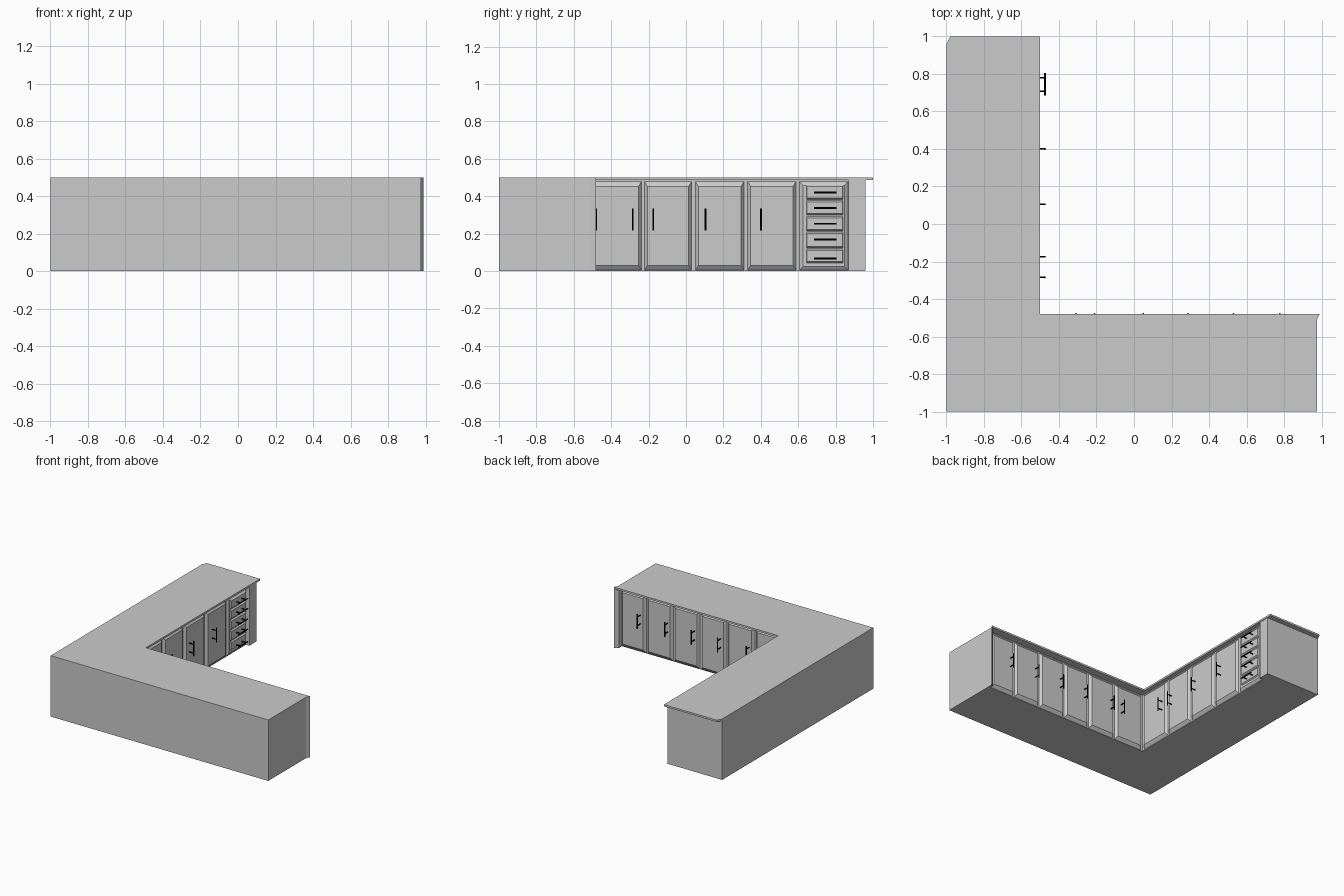
import bpy, bmesh
from mathutils import Vector

if "Cube" in bpy.data.objects:
    bpy.data.objects.remove(bpy.data.objects["Cube"])


def material(name, rgb):
    m = bpy.data.materials.new(name)
    m.diffuse_color = (*rgb, 1)
    m.use_nodes = True
    m.node_tree.nodes["Principled BSDF"].inputs["Base Color"].default_value = m.diffuse_color
    return m


GREY = material("cabinet_grey", (0.6, 0.6, 0.6))
BLACK = material("handle_black", (0.0, 0.0, 0.0))


def finish(bm, name, mat):
    bmesh.ops.recalc_face_normals(bm, faces=bm.faces)
    me = bpy.data.meshes.new(name)
    bm.to_mesh(me)
    bm.free()
    me.materials.append(mat)
    ob = bpy.data.objects.new(name, me)
    bpy.context.collection.objects.link(ob)
    return ob


def prism(name, outline, z0, z1):
    bm = bmesh.new()
    face = bm.faces.new([bm.verts.new((x, y, z0)) for x, y in outline])
    top = bmesh.ops.extrude_face_region(bm, geom=[face])["geom"]
    verts = [v for v in top if isinstance(v, bmesh.types.BMVert)]
    bmesh.ops.translate(bm, vec=(0, 0, z1 - z0), verts=verts)
    return finish(bm, name, GREY)


# u runs along the cabinet front, w points out of it
def left_run(u, w, z):
    return Vector((-0.535 + w, u, z))


def front_run(u, w, z):
    return Vector((u, -0.54 + w, z))


def panel(name, run, u0, u1, z0, z1, w0, w1, bu, bz):
    """Raised panel with sloped edges."""
    bm = bmesh.new()
    rings = []
    for w, du, dz in ((w0, 0, 0), (w1, bu, bz)):
        pts = [(u0 + du, z0 + dz), (u1 - du, z0 + dz),
               (u1 - du, z1 - dz), (u0 + du, z1 - dz)]
        rings.append([bm.verts.new(run(u, w, z)) for u, z in pts])
    a, b = rings
    bm.faces.new(a)
    bm.faces.new(b)
    for i in range(4):
        j = (i + 1) % 4
        bm.faces.new((a[i], a[j], b[j], b[i]))
    return finish(bm, name, GREY)


def rod(bm, p, q, r):
    d = q - p
    mat = d.to_track_quat('Z', 'Y').to_matrix().to_4x4()
    mat.translation = (p + q) / 2
    bmesh.ops.create_cone(bm, cap_ends=True, segments=8, radius1=r,
                          radius2=r, depth=d.length, matrix=mat)


def handle(name, run, u, z, upright=True):
    """Bar pull on two posts."""
    bm = bmesh.new()

    def at(t, w):
        return run(u, w, z + t) if upright else run(u + t, w, z)

    rod(bm, at(-0.06, 0.06), at(0.06, 0.06), 0.005)
    for t in (-0.036, 0.036):
        rod(bm, at(t, 0.015), at(t, 0.06), 0.004)
    return finish(bm, name, BLACK)


# cabinet body and worktop
prism("cabinet_body", [(-1, -1), (0.975, -1), (0.975, -0.54), (-0.535, -0.54),
                       (-0.535, 0.96), (-1, 0.96)], 0, 0.485)
prism("worktop", [(-1, -1), (0.975, -1), (0.975, -0.51), (0.99, -0.48),
                  (-0.5, -0.48), (-0.5, 1), (-0.98, 1), (-1, 0.96)], 0.485, 0.5)

# end posts
prism("flared_end_post", [(0.96, -0.54), (0.975, -0.54), (0.975, -0.51),
                          (0.99, -0.48), (0.96, -0.505)], 0, 0.485)
prism("left_end_post", [(-0.535, 0.87), (-0.505, 0.87), (-0.505, 0.96),
                        (-0.535, 0.96)], 0, 0.485)

# doors and upright handles: (start, end, handle position)
left_doors = [(-0.515, -0.238, -0.285), (-0.222, 0.03, -0.175),
              (0.05, 0.31, 0.105), (0.33, 0.588, 0.4)]
front_doors = [(-0.515, -0.264, -0.31), (-0.248, -0.008, -0.21),
               (0.008, 0.235, 0.05), (0.25, 0.478, 0.287),
               (0.493, 0.722, 0.53), (0.738, 0.955, 0.778)]
for side, run, doors in (("left", left_run, left_doors),
                         ("front", front_run, front_doors)):
    for i, (u0, u1, uh) in enumerate(doors):
        panel(f"{side}_door_{i}", run, u0, u1, 0.004, 0.478, 0, 0.02, 0.016, 0.026)
        handle(f"{side}_door_handle_{i}", run, uh, 0.275)

# drawer stack
panel("drawer_frame", left_run, 0.608, 0.865, 0.004, 0.478, 0, 0.014, 0.018, 0.02)
edges = [0.04, 0.12, 0.21, 0.295, 0.38, 0.462]
for i, zh in enumerate((0.067, 0.168, 0.252, 0.337, 0.42)):
    panel(f"drawer_{i}", left_run, 0.643, 0.84, edges[i] + 0.003,
          edges[i + 1] - 0.003, 0.014, 0.024, 0.004, 0.008)
    handle(f"drawer_handle_{i}", left_run, 0.745, zh, False)
